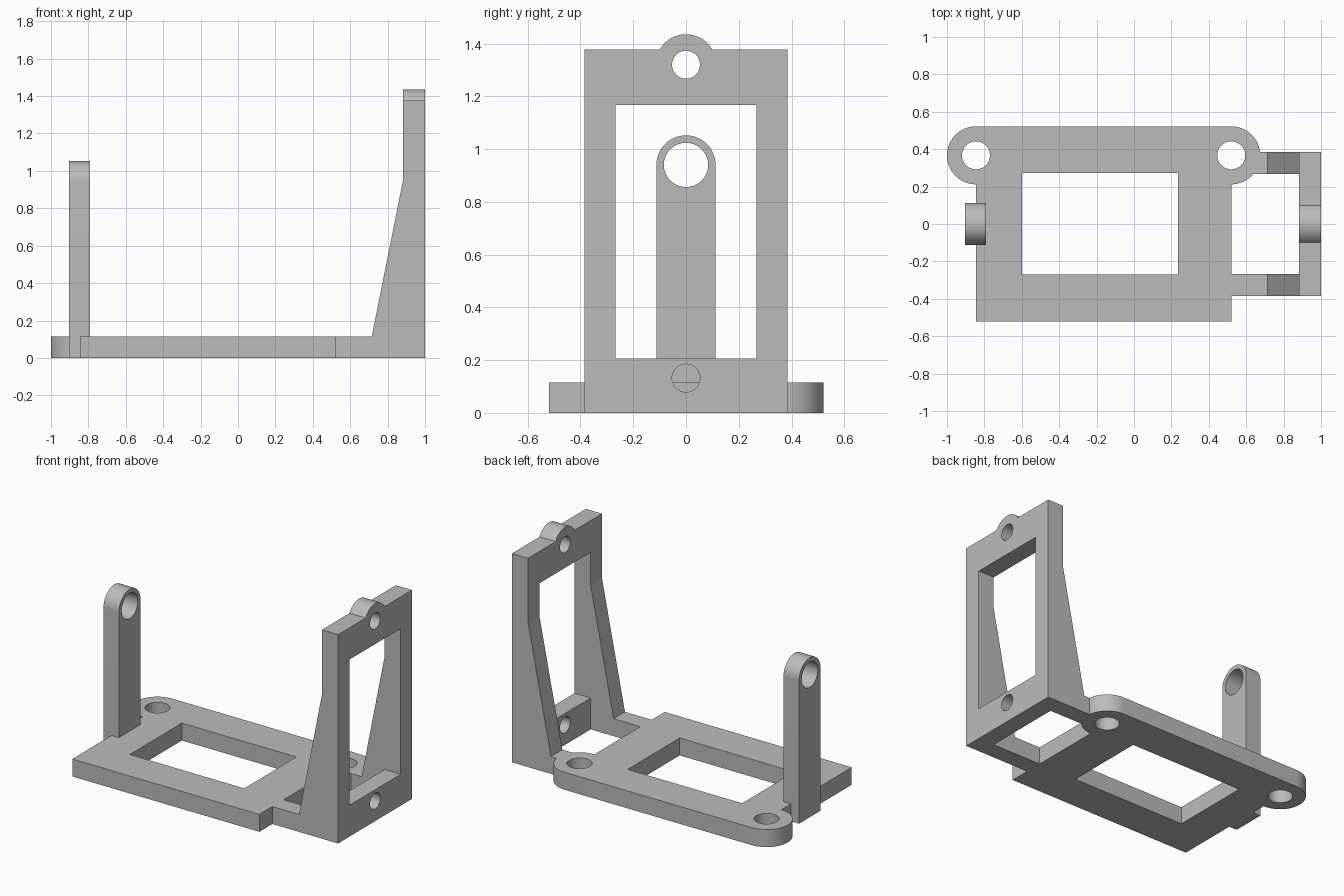
import bpy
import bmesh
from math import cos, sin, radians
from mathutils import Vector

if "Cube" in bpy.data.objects:
    bpy.data.objects.remove(bpy.data.objects["Cube"], do_unlink=True)

GREY = (0.5, 0.5, 0.5, 1)
mat = bpy.data.materials.new("plain grey")
mat.use_nodes = True
mat.diffuse_color = GREY
mat.node_tree.nodes["Principled BSDF"].inputs["Base Color"].default_value = GREY


def arc(u, v, r, start=0, end=360, steps=32):
    """Points on an arc; a full circle leaves out its repeated last point."""
    count = steps if end - start == 360 else steps + 1
    angles = [radians(start + (end - start) * i / steps) for i in range(count)]
    return [(u + r * cos(a), v + r * sin(a)) for a in angles]


def rect(u0, u1, v0, v1):
    return [(u0, v0), (u1, v0), (u1, v1), (u0, v1)]


def slab(name, axis, low, high, loops):
    """Extrude an outline with holes along one axis."""
    place = {"x": lambda u, v: (low, u, v),
             "y": lambda u, v: (u, low, v),
             "z": lambda u, v: (u, v, low)}[axis]
    bm = bmesh.new()
    for loop in loops:
        verts = [bm.verts.new(place(u, v)) for u, v in loop]
        for a, b in zip(verts, verts[1:] + verts[:1]):
            bm.edges.new((a, b))
    bmesh.ops.triangle_fill(bm, edges=bm.edges[:], use_beauty=True)
    grown = bmesh.ops.extrude_face_region(bm, geom=bm.faces[:], use_keep_orig=True)
    moved = [g for g in grown["geom"] if isinstance(g, bmesh.types.BMVert)]
    shift = Vector([(high - low) * (axis == a) for a in "xyz"])
    bmesh.ops.translate(bm, verts=moved, vec=shift)
    bmesh.ops.recalc_face_normals(bm, faces=bm.faces[:])
    mesh = bpy.data.meshes.new(name)
    bm.to_mesh(mesh)
    bm.free()
    mesh.materials.append(mat)
    obj = bpy.data.objects.new(name, mesh)
    bpy.context.collection.objects.link(obj)
    bpy.ops.object.select_all(action="DESELECT")
    obj.select_set(True)
    bpy.context.view_layer.objects.active = obj
    bpy.ops.object.shade_smooth_by_angle(angle=radians(30))
    return obj


THICK = 0.115
LEFT, RIGHT, LUG_Y, LUG_R = -0.845, 0.52, 0.367, 0.155

# Base plate with two rounded screw lugs and a window
outline = [(LEFT, -0.52), (RIGHT, -0.52)]
outline += arc(RIGHT, LUG_Y, LUG_R, -90, 90)
outline += arc(LEFT, LUG_Y, LUG_R, 90, 270)
slab("base_plate", "z", 0, THICK, [
    outline,
    rect(-0.6, 0.235, -0.27, 0.272),
    arc(LEFT, LUG_Y, 0.075),
    arc(RIGHT, LUG_Y, 0.075),
])

# Round-topped post with a bearing hole
slab("pivot_post", "x", -0.903, -0.79, [
    [(-0.112, 0), (0.112, 0)] + arc(0, 0.94, 0.112, 0, 180),
    arc(0, 0.94, 0.084),
])

# Upright frame with a rounded tab, a window and two screw holes
slab("upright_frame", "x", 0.882, 1.0, [
    [(-0.385, 0), (0.385, 0), (0.385, 1.377)]
    + arc(0, 1.32, 0.115, 30, 150)
    + [(-0.385, 1.377)],
    rect(-0.267, 0.267, 0.207, 1.167),
    arc(0, 1.32, 0.053),
    arc(0, 0.132, 0.053),
])

# Sloped arms joining the plate to the frame; the back one stops inside the lug
for name, start, y0, y1 in (("front_arm", RIGHT, -0.385, -0.267),
                            ("back_arm", 0.625, 0.267, 0.385)):
    slab(name, "y", y0, y1, [[
        (start, 0), (0.882, 0), (0.882, 0.95), (0.715, THICK), (start, THICK)]])
